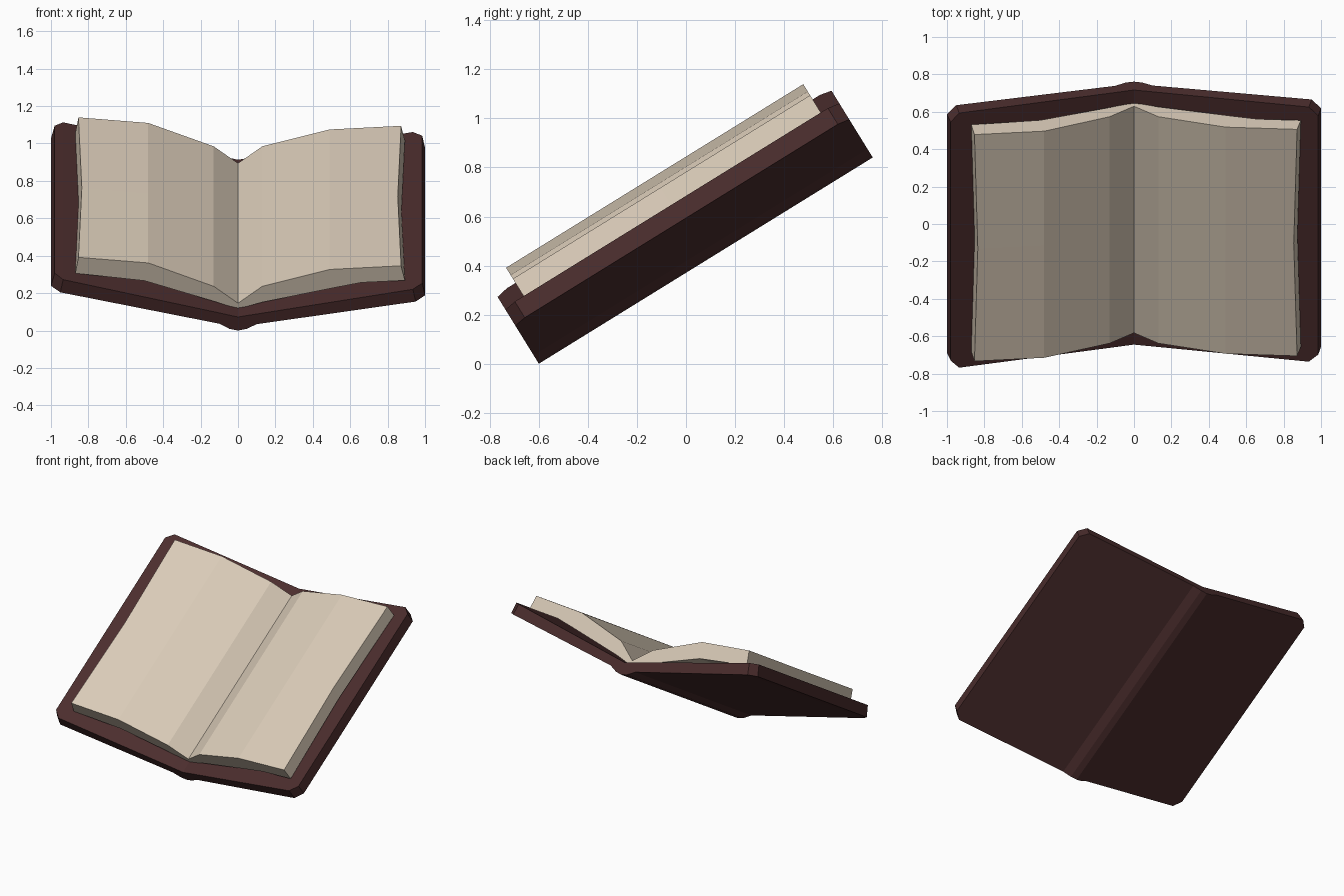
import bpy, bmesh, math
from mathutils import Matrix

if "Cube" in bpy.data.objects:
    bpy.data.objects.remove(bpy.data.objects["Cube"])

# Book is modelled flat (x across, y along the spine, z thickness), then tilted
TILT = Matrix.Translation((0, -0.6, 0)) @ Matrix.Rotation(math.radians(31.7), 4, 'X')


def material(name, rgb):
    m = bpy.data.materials.new(name)
    m.diffuse_color = (*rgb, 1)
    m.use_nodes = True
    m.node_tree.nodes["Principled BSDF"].inputs["Base Color"].default_value = m.diffuse_color
    return m


def loft(name, rings, mat):
    """Skin a row of equal-length rings and cap both ends."""
    bm = bmesh.new()
    loops = [[bm.verts.new(TILT @ Matrix.Translation(p).to_translation()) for p in r] for r in rings]
    for a, b in zip(loops, loops[1:]):
        for i in range(len(a)):
            j = (i + 1) % len(a)
            bm.faces.new((a[i], a[j], b[j], b[i]))
    bm.faces.new(loops[0])
    bm.faces.new(loops[-1])
    bmesh.ops.recalc_face_normals(bm, faces=bm.faces)
    me = bpy.data.meshes.new(name)
    bm.to_mesh(me)
    bm.free()
    ob = bpy.data.objects.new(name, me)
    bpy.context.collection.objects.link(ob)
    me.materials.append(mat)
    return ob


leather = material("leather", (0.07, 0.026, 0.026))
paper = material("paper", (0.70, 0.60, 0.48))

# Cover: (bottom x, bottom z, top x, top z, corner cut), left to right
columns = [
    (-1.00, 0.250, -0.980, 0.330, 0.050),
    (-0.95, 0.240, -0.935, 0.320, 0),
    (-0.10, 0.043, -0.085, 0.107, 0),
    (-0.045, 0.010, -0.04, 0.095, 0),
    (0, 0, 0, 0.085, 0),
    (0.045, 0.010, 0.04, 0.093, 0),
    (0.10, 0.040, 0.085, 0.101, 0),
    (0.95, 0.182, 0.935, 0.259, 0),
    (1.00, 0.190, 0.985, 0.267, 0.050),
]
loft("cover", [[(bx, c, bz), (bx, 1.6 - c, bz), (tx, 1.6 - c, tz), (tx, c, tz)]
               for bx, bz, tx, tz, c in columns], leather)

# Page block: cross-section of the opened pages, fore edges pinched mid-length
top = [(-0.853, 0.403), (-0.48, 0.368), (-0.13, 0.221), (0, 0.115),
       (0.13, 0.221), (0.49, 0.327), (0.872, 0.350)]
bottom = [(0.892, 0.258), (0.66, 0.245), (0.50, 0.209), (0.13, 0.121), (0, 0.08),
          (-0.13, 0.127), (-0.50, 0.256), (-0.87, 0.303)]
rings = []
for y, pinch in ((0.092, 0), (0.80, 0.018), (1.516, 0)):
    rings.append([(x - math.copysign(pinch, x) if abs(x) > 0.8 else x, y, z)
                  for x, z in top + bottom])
loft("pages", rings, paper)
